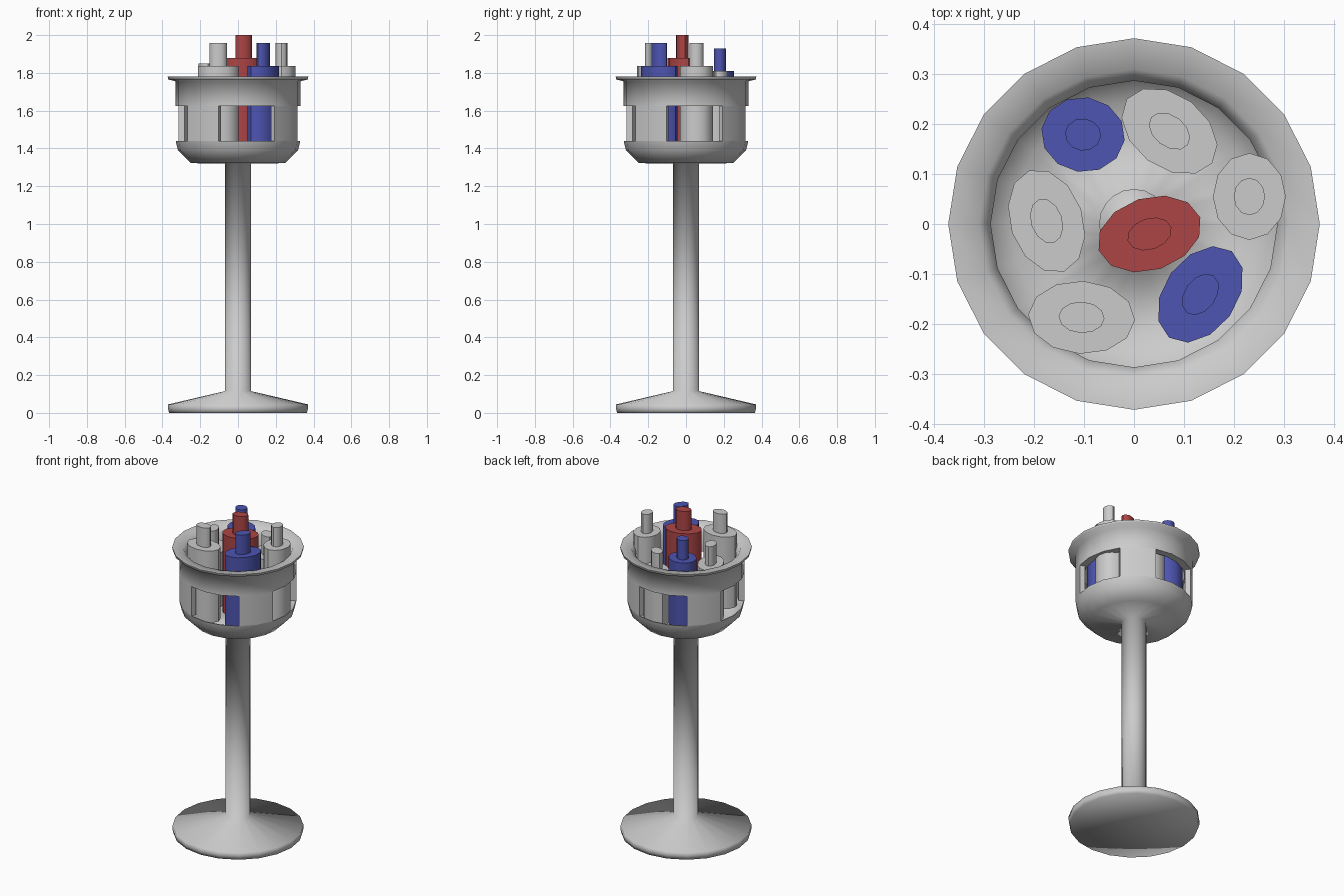
import bpy, bmesh
from math import sin, cos, radians, pi

if "Cube" in bpy.data.objects:
    bpy.data.objects.remove(bpy.data.objects["Cube"])

SIDES = 20
STEP = 2 * pi / SIDES


def finish(bm, name, color=None, angle=35):
    bmesh.ops.remove_doubles(bm, verts=bm.verts, dist=1e-5)
    bmesh.ops.recalc_face_normals(bm, faces=bm.faces)
    me = bpy.data.meshes.new(name)
    bm.to_mesh(me)
    bm.free()
    ob = bpy.data.objects.new(name, me)
    bpy.context.collection.objects.link(ob)
    if color:
        me.materials.append(color)
    bpy.ops.object.select_all(action='DESELECT')
    ob.select_set(True)
    bpy.context.view_layer.objects.active = ob
    bpy.ops.object.shade_smooth_by_angle(angle=radians(angle))
    return ob


def sweep(bm, profile, first=0, count=SIDES, closed=True):
    """Turn an (r, z) profile about z; angles run from the front, anticlockwise."""
    rings = []
    for i in range(first, first + count + 1):
        a = i * STEP
        rings.append([bm.verts.new((r * sin(a), -r * cos(a), z)) for r, z in profile])
    n = len(profile)
    for A, B in zip(rings, rings[1:]):
        for j in range(n if closed else n - 1):
            k = (j + 1) % n
            quad = [A[j], B[j], B[k], A[k]]
            if profile[j][0] == 0:
                quad = [A[j], B[k], A[k]]
            elif profile[k][0] == 0:
                quad = [A[j], B[j], A[k]]
            bm.faces.new(quad)
    if count < SIDES:
        bm.faces.new(rings[0])
        bm.faces.new(rings[-1])


def lathe(name, profile, closed=True, angle=80):
    bm = bmesh.new()
    sweep(bm, profile, closed=closed)
    return finish(bm, name, angle=angle)


def material(name, rgb):
    m = bpy.data.materials.new(name)
    m.diffuse_color = (*rgb, 1)
    m.use_nodes = True
    m.node_tree.nodes["Principled BSDF"].inputs["Base Color"].default_value = m.diffuse_color
    return m


red = material("red", (0.42, 0.06, 0.06))
blue = material("blue", (0.075, 0.09, 0.44))

# Foot, pole and thin bowl are one smooth turned piece
lathe("stand_and_bowl", [
    (0, 0), (.365, 0), (.37, .02), (.37, .045), (.07, .115),
    (.07, 1.32), (.25, 1.322), (.318, 1.39), (.33, 1.44),
    (.324, 1.44), (.312, 1.394), (.247, 1.33), (.07, 1.33), (.07, 1.357), (0, 1.357)],
    closed=False, angle=91)

# Flared rim and four posts between the windows
lathe("basket_rim", [(.33, 1.625), (.33, 1.755), (.37, 1.766), (.372, 1.78),
                     (.31, 1.772), (.287, 1.74), (.287, 1.625)])
bm = bmesh.new()
for k in range(4):
    sweep(bm, [(.33, 1.44), (.33, 1.625), (.298, 1.625), (.298, 1.44)], first=2 + 5 * k, count=2)
finish(bm, "basket_posts")


# Oval bottles: body and narrow neck
def bottle(name, x, y, top, turn, color=None, a=.107, b=.073, n=12):
    bm = bmesh.new()
    t = radians(turn)
    rings = []
    for s, z in ((1, 1.39), (1, top - .12), (.43, top - .12), (.43, top)):
        ring = []
        for i in range(n):
            u, v = s * a * cos(2 * pi * i / n), s * b * sin(2 * pi * i / n)
            ring.append(bm.verts.new((x + u * cos(t) - v * sin(t), y + u * sin(t) + v * cos(t), z)))
        rings.append(ring)
    for A, B in zip(rings, rings[1:]):
        for i in range(n):
            k = (i + 1) % n
            bm.faces.new((A[i], A[k], B[k], B[i]))
    bm.faces.new(rings[0])
    bm.faces.new(rings[-1])
    finish(bm, name, color)


bottle("red_bottle", .031, -.02, 2.0, 18, red)
bottle("blue_bottle_front", .133, -.141, 1.957, 54, blue)
bottle("blue_bottle_back", -.102, .179, 1.93, -8, blue, a=.084, b=.075)
bottle("grey_bottle_front", -.105, -.187, 1.957, -3)
bottle("grey_bottle_left", -.175, .006, 1.85, -71)
bottle("grey_bottle_right", .231, .055, 1.957, 90, a=.087)
bottle("grey_bottle_back", .071, .186, 1.81, -37)
